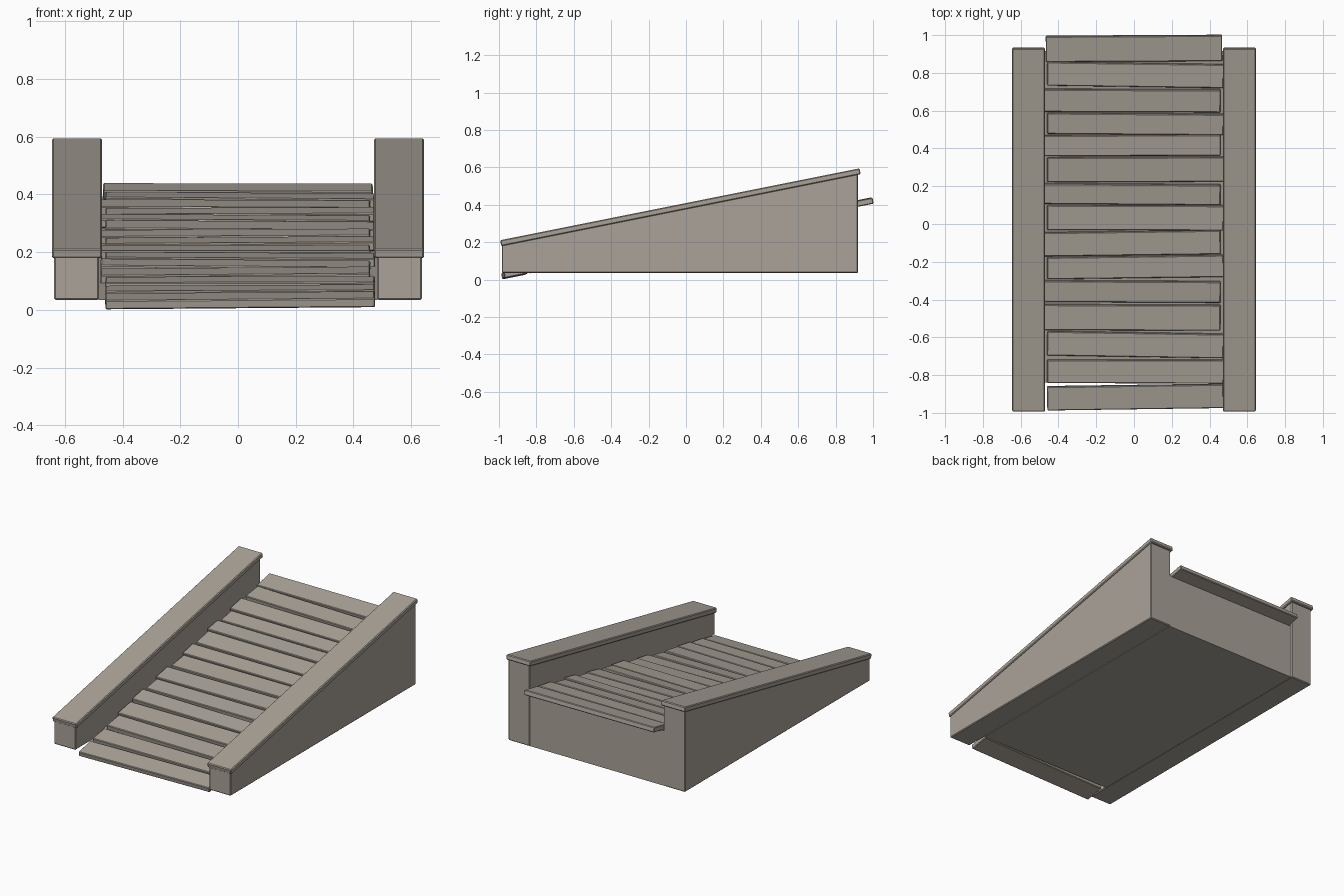
import bpy, bmesh, math, random
from mathutils import Matrix

random.seed(4)
cube = bpy.data.objects.get("Cube")
if cube:
    bpy.data.objects.remove(cube, do_unlink=True)

stone = bpy.data.materials.new("warm grey stone")
stone.use_nodes = True
colour = (0.40, 0.365, 0.315, 1)
stone.diffuse_color = colour
bsdf = stone.node_tree.nodes["Principled BSDF"]
bsdf.inputs["Base Color"].default_value = colour
bsdf.inputs["Roughness"].default_value = 0.9

SLOPE = 0.2
PITCH = math.atan(SLOPE)


def finish(name, bm, bevel):
    """Turn a bmesh into a stone part with softly chipped edges."""
    bmesh.ops.recalc_face_normals(bm, faces=bm.faces)
    mesh = bpy.data.meshes.new(name)
    bm.to_mesh(mesh)
    bm.free()
    mesh.materials.append(stone)
    obj = bpy.data.objects.new(name, mesh)
    bpy.context.collection.objects.link(obj)
    if bevel:
        mod = obj.modifiers.new("Bevel", "BEVEL")
        mod.width = bevel
        mod.segments = 1
    return obj


def box(name, centre, size, rotation, bevel):
    bm = bmesh.new()
    bmesh.ops.create_cube(bm, size=1, matrix=Matrix.Diagonal((*size, 1)))
    obj = finish(name, bm, bevel)
    obj.location = centre
    obj.rotation_euler = rotation
    return obj


def extruded(name, profile, x0, x1, bevel):
    """Extrude a side (y, z) profile along x."""
    bm = bmesh.new()
    face = bm.faces.new([bm.verts.new((x0, y, z)) for y, z in profile])
    out = bmesh.ops.extrude_face_region(bm, geom=[face])
    moved = [v for v in out["geom"] if isinstance(v, bmesh.types.BMVert)]
    bmesh.ops.translate(bm, verts=moved, vec=(x1 - x0, 0, 0))
    return finish(name, bm, bevel)


# Side walls with sloped capstones
wall = [(-0.985, 0.035), (0.92, 0.035), (0.92, 0.568), (-0.985, 0.187)]
for side, label in ((1, "left"), (-1, "right")):
    extruded(label + "_wall", wall, side * 0.482, side * 0.637, 0.005)
    box(label + "_capstone", (side * 0.558, -0.03, 0.387),
        (0.174, 1.96, 0.032), (PITCH, 0, 0), 0.005)

# Solid fill under the walkway
extruded("ramp_base", [(-0.84, 0.035), (0.915, 0.035), (0.915, 0.393)],
         -0.483, 0.483, 0)

# Worn walkway slabs: centre y, depth, rise in y from right end to left end
slabs = [
    (-0.916, 0.125, 0.013), (-0.78, 0.122, -0.002), (-0.638, 0.126, -0.015),
    (-0.494, 0.133, -0.003), (-0.357, 0.111, -0.005), (-0.227, 0.114, 0.012),
    (-0.101, 0.124, 0.012), (0.034, 0.129, -0.003), (0.159, 0.106, -0.007),
    (0.29, 0.13, 0.003), (0.417, 0.108, 0.003), (0.531, 0.109, -0.007),
    (0.654, 0.118, -0.003), (0.79, 0.123, -0.013), (0.93, 0.135, 0.005),
]
for i, (y, depth, skew) in enumerate(slabs):
    shift = 0.007 if i in (0, 1, 2, 5, 7, 9, 11, 13) else -0.009
    if i == len(slabs) - 1:
        shift = 0
    roll = -0.008 if i == 0 else random.uniform(-0.009, 0.009)
    tilt = 0 if i in (0, len(slabs) - 1) else random.uniform(-0.05, 0.03)
    box(f"walkway_slab_{i + 1}", (shift, y, 0.22 + SLOPE * 1.02 * y),
        (0.934, depth / math.cos(PITCH), 0.032),
        (PITCH + tilt, roll, skew / 0.934), 0.004)
